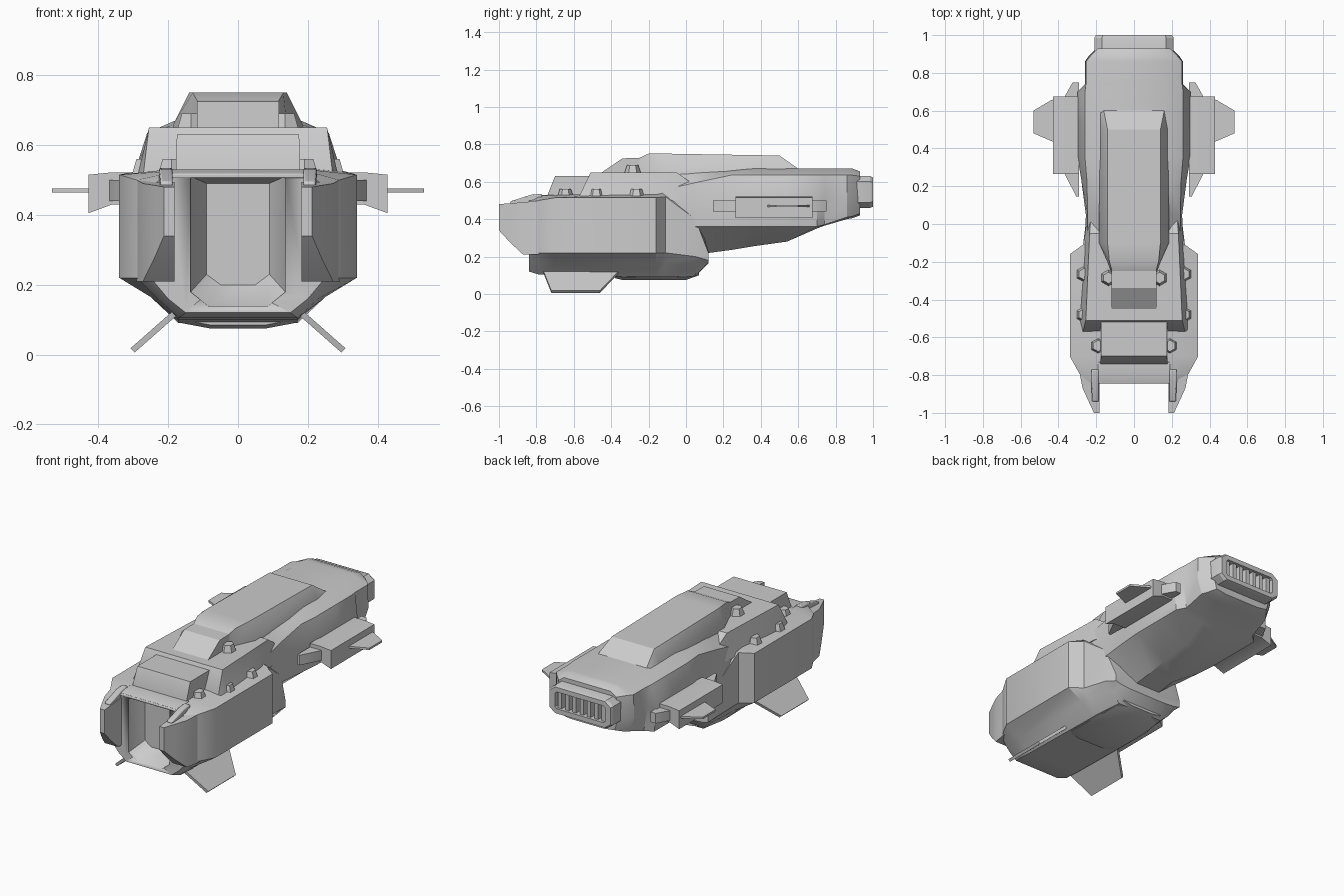
import bpy, bmesh, math
from mathutils import Matrix


def finish(name, bm, mirror=False, bevel=0):
    bmesh.ops.recalc_face_normals(bm, faces=bm.faces)
    me = bpy.data.meshes.new(name)
    bm.to_mesh(me)
    bm.free()
    ob = bpy.data.objects.new(name, me)
    bpy.context.collection.objects.link(ob)
    if bevel:
        b = ob.modifiers.new("bevel", 'BEVEL')
        b.width, b.segments = bevel, 2
    if mirror:
        m = ob.modifiers.new("mirror", 'MIRROR')
        m.use_axis[0] = True
        m.use_clip = False
        m.use_mirror_merge = False
    bpy.ops.object.select_all(action='DESELECT')
    bpy.context.view_layer.objects.active = ob
    ob.select_set(True)
    bpy.ops.object.shade_smooth_by_angle(angle=math.radians(30))
    return ob


def loft(name, rings, mirror=False, bevel=0):
    """Skin a list of closed rings of 3D points and cap both ends."""
    bm = bmesh.new()
    vs = [[bm.verts.new(p) for p in r] for r in rings]
    n = len(vs[0])
    for a, b in zip(vs, vs[1:]):
        for i in range(n):
            j = (i + 1) % n
            bm.faces.new((a[i], a[j], b[j], b[i]))
    bm.faces.new(vs[0])
    bm.faces.new(vs[-1])
    return finish(name, bm, mirror, bevel)


def hull(name, sections, bevel=0):
    """Symmetric loft along y; each section is (y, right-side x/z points from bottom to top)."""
    return loft(name, [[(x, y, z) for x, z in h] + [(-x, y, z) for x, z in reversed(h)]
                       for y, h in sections], bevel=bevel)


def rect(y, x0, x1, z0, z1):
    return [(x0, y, z0), (x1, y, z0), (x1, y, z1), (x0, y, z1)]


# bulky front hull
front = hull("front_hull", [
    (-.84, [(.15, .12), (.20, .16), (.25, .22), (.25, .48), (.20, .52)]),
    (-.79, [(.17, .105), (.23, .16), (.29, .22), (.29, .50), (.20, .525)]),
    (-.70, [(.17, .10), (.25, .165), (.34, .22), (.34, .515), (.20, .53)]),
    (-.16, [(.17, .09), (.25, .165), (.34, .22), (.34, .515), (.22, .54)]),
    (-.11, [(.17, .09), (.24, .165), (.27, .22), (.27, .52), (.22, .55)]),
    (.05, [(.15, .095), (.21, .15), (.25, .20), (.25, .40), (.20, .45)]),
    (.12, [(.12, .165), (.19, .17), (.23, .18), (.23, .22), (.18, .23)])])

# open mouth cut into the nose
cutter = hull("mouth_cutter", [
    (-.90, [(.085, .13), (.14, .175), (.14, .512)]),
    (-.83, [(.085, .14), (.135, .18), (.135, .51)]),
    (-.75, [(.05, .20), (.09, .23), (.09, .49)])])
cutter.hide_render = True
cutter.hide_viewport = False
cutter.display_type = 'WIRE'
cut = front.modifiers.new("mouth", 'BOOLEAN')
cut.operation, cut.object, cut.solver = 'DIFFERENCE', cutter, 'EXACT'

# belly keel
hull("keel", [(-.38, [(.08, .085), (.16, .10), (.18, .14)]),
              (-.34, [(.08, .075), (.16, .09), (.20, .14)]),
              (.0, [(.08, .075), (.15, .09), (.19, .14)]),
              (.07, [(.07, .10), (.13, .11), (.17, .15)])])

# rear hull with keeled underside
hull("rear_hull", [
    (-.15, [(.08, .18), (.25, .34), (.26, .46), (.25, .55), (.18, .64)]),
    (.05, [(.08, .21), (.25, .36), (.255, .48), (.245, .595), (.18, .65)]),
    (.24, [(.08, .235), (.27, .36), (.28, .50), (.25, .635), (.18, .66)]),
    (.36, [(.08, .255), (.28, .36), (.30, .51), (.26, .635), (.18, .67)]),
    (.54, [(.08, .28), (.28, .36), (.30, .51), (.26, .635), (.17, .67)]),
    (.70, [(.09, .35), (.28, .36), (.30, .51), (.26, .635), (.17, .67)]),
    (.74, [(.12, .365), (.24, .37), (.26, .51), (.255, .635), (.16, .67)]),
    (.86, [(.12, .40), (.23, .41), (.26, .50), (.255, .635), (.16, .67)]),
    (.89, [(.12, .405), (.21, .415), (.24, .50), (.23, .635), (.16, .67)]),
    (.93, [(.11, .42), (.18, .43), (.20, .50), (.19, .63), (.155, .655)])])

# upper deck, stepped cockpit and roof
hull("upper_deck", [(-.57, [(.29, .50), (.27, .525)]),
                    (-.51, [(.29, .50), (.255, .65)]),
                    (-.05, [(.26, .50), (.235, .65)]),
                    (.02, [(.25, .50), (.23, .60)])])
hull("cockpit_step", [(-.74, [(.178, .50), (.178, .53)]),
                      (-.70, [(.178, .50), (.175, .63)]),
                      (-.48, [(.178, .50), (.175, .63)])])
hull("roof_cap", [(-.45, [(.118, .60), (.118, .65)]),
                  (-.34, [(.118, .60), (.118, .725)]),
                  (-.15, [(.118, .60), (.118, .73)])])
hull("spine_panel", [(-.255, [(.12, .63), (.12, .66), (.115, .725)]),
                     (-.20, [(.14, .63), (.14, .66), (.13, .75)]),
                     (-.10, [(.185, .63), (.185, .66), (.14, .75)]),
                     (.50, [(.182, .63), (.182, .66), (.14, .74)]),
                     (.60, [(.18, .63), (.18, .66), (.16, .67)])])

# prongs flanking the mouth, and their top rods
loft("front_prong", [rect(-1, .182, .212, .34, .48),
                     rect(-.94, .182, .24, .275, .485),
                     rect(-.87, .182, .272, .21, .49),
                     rect(-.78, .182, .29, .21, .50)], True)
loft("prong_rod", [rect(-.94, .187, .222, .475, .495),
                   rect(-.83, .187, .226, .48, .53),
                   rect(-.77, .187, .226, .48, .535)], True, .006)
# lip above the mouth
loft("mouth_lip", [rect(-.845, -.19, .19, .505, .518),
                   rect(-.80, -.19, .19, .505, .53),
                   rect(-.73, -.19, .19, .505, .53)], bevel=.004)

# splayed landing fins
t = .006
loft("belly_fin", [[(x - t, a, z - t), (x + t, a, z + t), (x + t, b, z + t), (x - t, b, z - t)]
                   for x, z, a, b in ((.16, .137, -.77, -.34), (.302, .012, -.72, -.46))], True)

# side pods: body, through barrel, winglet, mount strut
pod = [(.29, .43), (.36, .43), (.428, .405), (.428, .515), (.36, .522), (.29, .522)]
loft("side_pod", [[(x, y, z) for x, z in pod] for y in (.265, .675)], True)
loft("pod_barrel", [rect(.145, .29, .305, .44, .50), rect(.27, .29, .37, .44, .50),
                    rect(.67, .29, .37, .44, .50), rect(.75, .29, .325, .44, .50)], True)
loft("pod_winglet", [[(x, a, .464), (x, b, .464), (x, b, .476), (x, a, .476)]
                     for x, a, b in ((.41, .43, .665), (.44, .44, .655), (.532, .48, .60))], True)

# small thruster studs on the shoulders and roof
for i, (x, y, z) in enumerate([(.19, -.645, .535), (.265, -.48, .535),
                               (.265, -.265, .535), (.135, -.285, .665)]):
    bm = bmesh.new()
    bmesh.ops.create_cone(bm, cap_ends=True, segments=6, radius1=.046, radius2=.03, depth=.05,
                          matrix=Matrix.Translation((x, y, z)))
    finish(f"stud_{i + 1}", bm, True)

# engine nozzle: rounded frame around a recess, with vertical slats
outer = [(.17, .46), (.21, .49), (.21, .60), (.17, .63)]
inner = [(.155, .495), (.165, .505), (.165, .585), (.155, .595)]
hull("engine_nozzle", [(.87, outer), (.985, outer),
                       (1.0, [(x * .96, .545 + (z - .545) * .92) for x, z in outer]),
                       (1.0, inner), (.93, inner)])
for i in range(7):
    x = (i - 3) * .048
    loft(f"engine_slat_{i + 1}", [rect(.92, x - .014, x + .014, .49, .60),
                                  rect(.985, x - .012, x + .012, .49, .60)])
